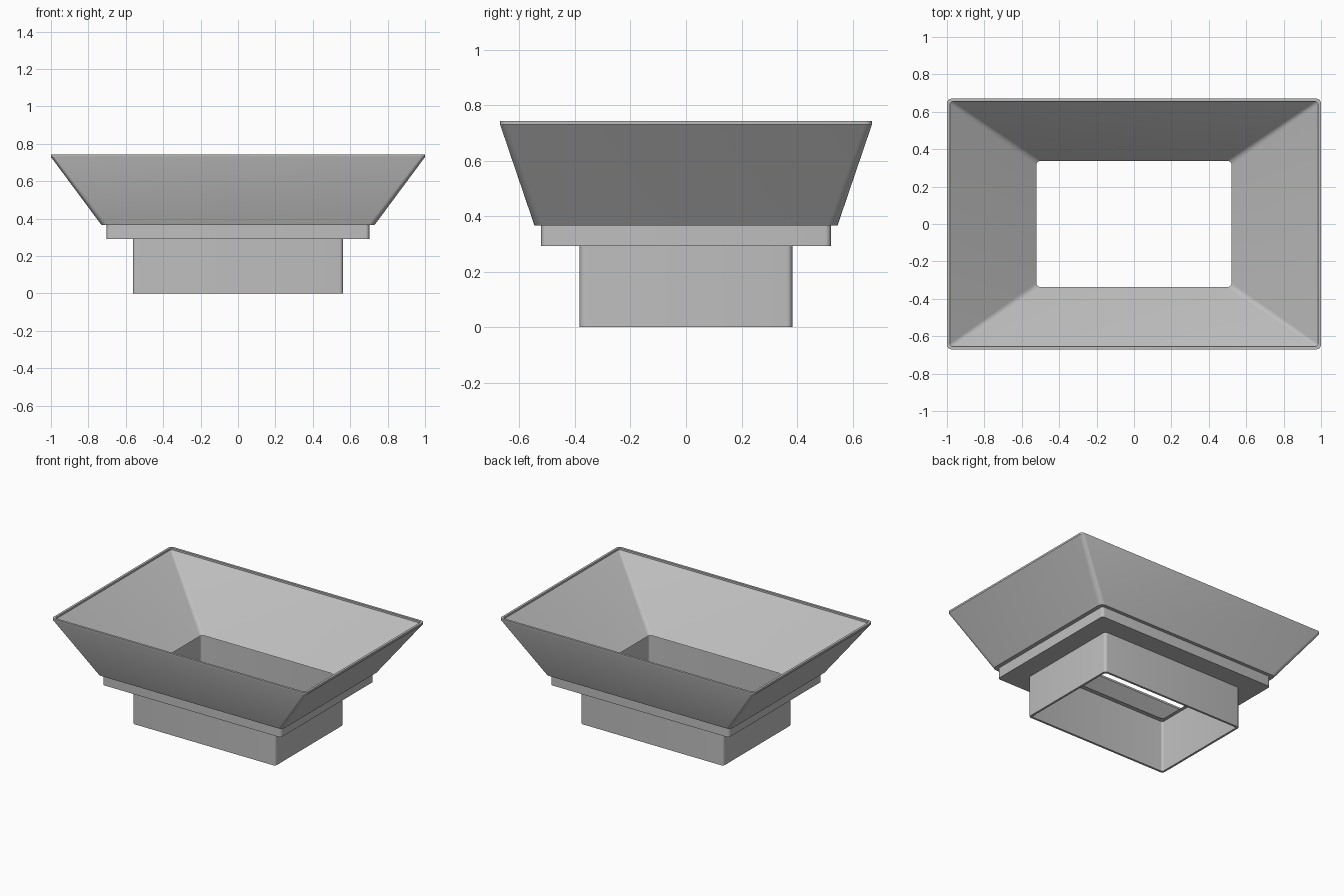
import bpy, bmesh, math

cube = bpy.data.objects.get("Cube")
if cube:
    bpy.data.objects.remove(cube, do_unlink=True)

grey = bpy.data.materials.new("plain_grey")
grey.use_nodes = True
colour = (0.52, 0.52, 0.52, 1)
grey.diffuse_color = colour
grey.node_tree.nodes["Principled BSDF"].inputs["Base Color"].default_value = colour

CORNER_STEPS = 5


def rounded_loop(bm, hx, hy, z, r):
    """Rectangle loop with rounded corners, given by its half sizes."""
    verts = []
    for i, (sx, sy) in enumerate([(1, 1), (-1, 1), (-1, -1), (1, -1)]):
        for k in range(CORNER_STEPS + 1):
            a = math.pi / 2 * (i + k / CORNER_STEPS)
            verts.append(bm.verts.new((sx * (hx - r) + r * math.cos(a),
                                       sy * (hy - r) + r * math.sin(a), z)))
    return verts


def frame(name, profile):
    """Hollow rectangular part: a closed profile of loops, (half x, half y, z, radius)."""
    bm = bmesh.new()
    loops = [rounded_loop(bm, *p) for p in profile]
    n = len(loops[0])
    for a, b in zip(loops, loops[1:] + loops[:1]):
        for i in range(n):
            j = (i + 1) % n
            bm.faces.new((a[i], a[j], b[j], b[i]))
    bmesh.ops.recalc_face_normals(bm, faces=bm.faces)
    mesh = bpy.data.meshes.new(name)
    bm.to_mesh(mesh)
    bm.free()
    mesh.materials.append(grey)
    obj = bpy.data.objects.new(name, mesh)
    bpy.context.collection.objects.link(obj)
    bpy.ops.object.select_all(action="DESELECT")
    obj.select_set(True)
    bpy.context.view_layer.objects.active = obj
    bpy.ops.object.shade_smooth_by_angle(angle=math.radians(30))
    return obj


# Straight outlet below
frame("spout", [
    (0.562, 0.383, 0, 0.02), (0.562, 0.383, 0.366, 0.02),
    (0.547, 0.368, 0.366, 0.015), (0.547, 0.368, 0, 0.015)])

# Step between outlet and funnel
frame("collar", [
    (0.702, 0.522, 0.292, 0.02), (0.702, 0.522, 0.366, 0.02),
    (0.555, 0.376, 0.366, 0.02), (0.555, 0.376, 0.292, 0.02)])

# Flared funnel with a thin upright lip
frame("funnel", [
    (0.73, 0.546, 0.366, 0.035), (1.0, 0.67, 0.73, 0.025),
    (1.0, 0.67, 0.743, 0.025), (0.984, 0.654, 0.743, 0.015),
    (0.984, 0.654, 0.73, 0.015), (0.522, 0.338, 0.366, 0.025)])
